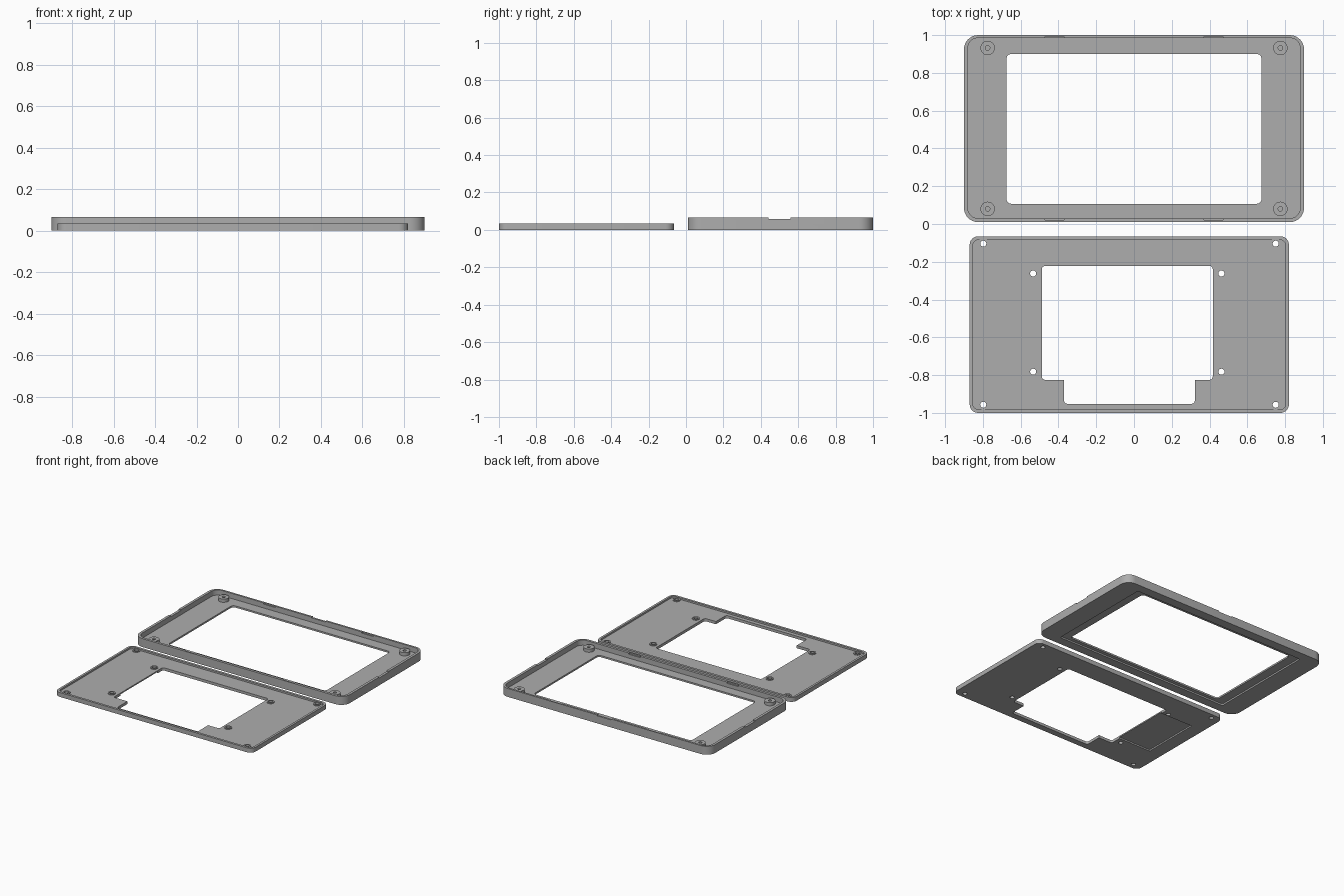
import bpy, bmesh, math

if "Cube" in bpy.data.objects:
    bpy.data.objects.remove(bpy.data.objects["Cube"])

grey = bpy.data.materials.new("plain grey")
grey.diffuse_color = (0.42, 0.42, 0.42, 1)
grey.use_nodes = True
grey.node_tree.nodes["Principled BSDF"].inputs["Base Color"].default_value = grey.diffuse_color


def prism(name, pts, z0, z1):
    """Extrude a counter-clockwise outline from z0 to z1."""
    bm = bmesh.new()
    low = [bm.verts.new((x, y, z0)) for x, y in pts]
    top = [bm.verts.new((x, y, z1)) for x, y in pts]
    bm.faces.new(low[::-1])
    bm.faces.new(top)
    n = len(pts)
    for i in range(n):
        j = (i + 1) % n
        bm.faces.new((low[i], low[j], top[j], top[i]))
    mesh = bpy.data.meshes.new(name)
    bm.to_mesh(mesh)
    bm.free()
    mesh.materials.append(grey)
    ob = bpy.data.objects.new(name, mesh)
    bpy.context.collection.objects.link(ob)
    return ob


def slab(name, x0, x1, y0, y1, z0, z1, r=0.0):
    """Box with rounded vertical corners."""
    if r == 0:
        return prism(name, [(x0, y0), (x1, y0), (x1, y1), (x0, y1)], z0, z1)
    pts = []
    corners = [(x1 - r, y1 - r), (x0 + r, y1 - r), (x0 + r, y0 + r), (x1 - r, y0 + r)]
    for k, (cx, cy) in enumerate(corners):
        for i in range(9):
            a = math.pi / 2 * (k + i / 8)
            pts.append((cx + r * math.cos(a), cy + r * math.sin(a)))
    return prism(name, pts, z0, z1)


def disc(name, x, y, r, z0, z1):
    ring = [2 * math.pi * i / 32 for i in range(32)]
    return prism(name, [(x + r * math.cos(a), y + r * math.sin(a)) for a in ring], z0, z1)


def combine(body, tool, operation):
    """Apply one boolean and discard the tool."""
    mod = body.modifiers.new("boolean", 'BOOLEAN')
    mod.object, mod.operation, mod.solver = tool, operation, 'EXACT'
    bpy.context.view_layer.update()
    dg = bpy.context.evaluated_depsgraph_get()
    mesh = bpy.data.meshes.new_from_object(body.evaluated_get(dg))
    body.modifiers.clear()
    body.data = mesh
    bpy.data.objects.remove(tool)


def cut(body, tool):
    combine(body, tool, 'DIFFERENCE')


def add(body, tool):
    combine(body, tool, 'UNION')


def finish(body):
    bpy.ops.object.select_all(action='DESELECT')
    body.select_set(True)
    bpy.context.view_layer.objects.active = body
    bpy.ops.object.shade_smooth_by_angle(angle=math.radians(30))


# Screen bezel: open tray with a window, underside recess and screw posts
bezel = slab("screen_bezel", -0.9, 0.9, 0.01, 1.0, 0, 0.065, 0.075)
cut(bezel, slab("cavity", -0.88, 0.88, 0.03, 0.985, 0.025, 0.1, 0.055))
cut(bezel, slab("window", -0.675, 0.675, 0.107, 0.9, -0.1, 0.1, 0.025))
cut(bezel, slab("recess", -0.745, 0.745, 0.08, 0.93, -0.1, 0.012, 0.015))
for x in (-0.775, 0.775):
    for y in (0.08, 0.932):
        add(bezel, disc("post", x, y, 0.038, 0.015, 0.05))
        cut(bezel, disc("screw_hole", x, y, 0.012, 0.018, 0.1))

# Small notches along the bezel rim
cut(bezel, slab("side_notch", 0.87, 0.95, 0.44, 0.56, 0.058, 0.1))
cut(bezel, slab("side_notch", -0.95, -0.87, 0.44, 0.56, 0.058, 0.1))
cut(bezel, slab("back_notch", -0.06, 0.06, 0.97, 1.1, 0.058, 0.1))
for x in (-0.42, 0.42):
    cut(bezel, slab("clip_notch", x - 0.05, x + 0.05, 0.02, 0.04, 0.055, 0.1))
    cut(bezel, slab("clip_notch", x - 0.05, x + 0.05, 0.97, 0.992, 0.055, 0.1))
finish(bezel)

# Back plate: thin lid with a raised lip and a stepped opening
plate = slab("back_plate", -0.87, 0.82, -1.0, -0.065, 0, 0.034, 0.045)
cut(plate, slab("cavity", -0.853, 0.803, -0.982, -0.084, 0.021, 0.1, 0.03))
cut(plate, slab("opening", -0.488, 0.417, -0.825, -0.222, -0.1, 0.1, 0.018))
cut(plate, slab("lower_opening", -0.37, 0.322, -0.952, -0.7, -0.1, 0.1, 0.018))

# Shallow pocket on the underside beside the opening
cut(plate, slab("pocket", -0.765, -0.45, -0.74, -0.28, -0.1, 0.011))

# Screw bosses at the corners and around the opening
holes = [(x, y) for x in (-0.798, 0.75) for y in (-0.104, -0.957)]
holes += [(x, y) for x in (-0.534, 0.463) for y in (-0.262, -0.782)]
for x, y in holes:
    add(plate, disc("boss", x, y, 0.026, 0.012, 0.028))
    cut(plate, disc("screw_hole", x, y, 0.016, -0.1, 0.1))
finish(plate)
